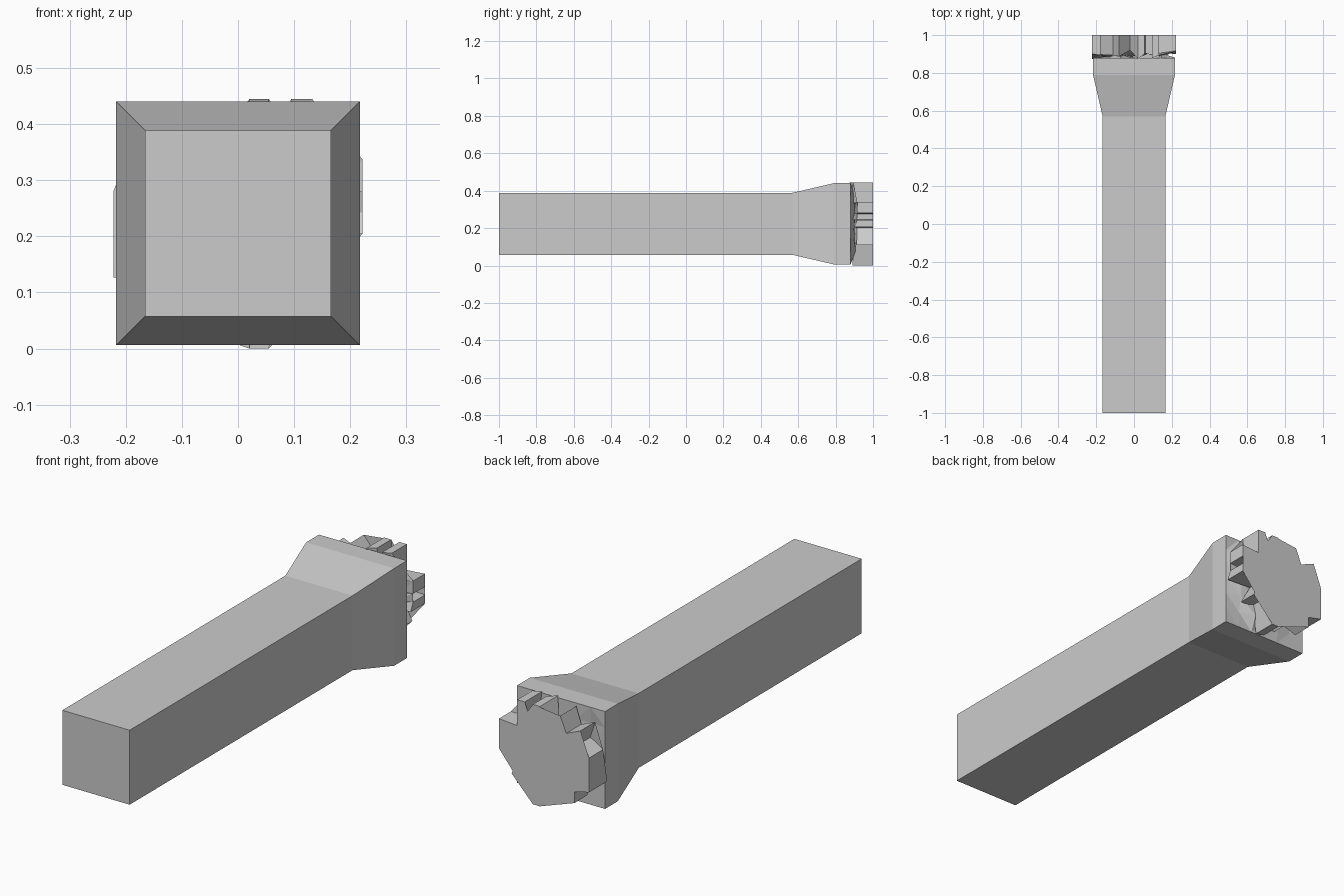
import bpy, bmesh, random

if "Cube" in bpy.data.objects:
    bpy.data.objects.remove(bpy.data.objects["Cube"])

random.seed(4)
CZ = 0.223


def make_object(name, bm):
    bmesh.ops.recalc_face_normals(bm, faces=bm.faces)
    mesh = bpy.data.meshes.new(name)
    bm.to_mesh(mesh)
    bm.free()
    ob = bpy.data.objects.new(name, mesh)
    bpy.context.collection.objects.link(ob)
    return ob


# Square shaft flaring into the capital, lofted along y
bm = bmesh.new()
rings = []
for y, h in ((-1, 0.166), (0.57, 0.166), (0.79, 0.217), (0.88, 0.217)):
    rings.append([bm.verts.new((sx * h, y, CZ + sz * h))
                  for sx, sz in ((-1, -1), (1, -1), (1, 1), (-1, 1))])
for a, b in zip(rings, rings[1:]):
    for i in range(4):
        j = (i + 1) % 4
        bm.faces.new((a[i], a[j], b[j], b[i]))
bm.faces.new(rings[0])
make_object("pillar_shaft", bm)

# Rough fractured surface closing the capital
bm = bmesh.new()
N = 6
grid = []
for i in range(N + 1):
    row = []
    for j in range(N + 1):
        rim = i in (0, N) or j in (0, N)
        y = 0.88 if rim else random.uniform(0.87, 0.91)
        row.append(bm.verts.new(((i / N - 0.5) * 0.434, y, CZ + (j / N - 0.5) * 0.434)))
    grid.append(row)
for i in range(N):
    for j in range(N):
        bm.faces.new((grid[i][j], grid[i + 1][j], grid[i + 1][j + 1], grid[i][j + 1]))
bmesh.ops.triangulate(bm, faces=bm.faces)
make_object("fracture_surface", bm)

# Jagged broken core: star outline (x, z) running out to a flat end
outline = [
    (0.02, 0.445), (0.055, 0.445), (0.06, 0.36), (0.095, 0.36), (0.095, 0.445),
    (0.132, 0.445), (0.132, 0.33), (0.222, 0.337), (0.222, 0.28), (0.14, 0.275),
    (0.14, 0.245), (0.222, 0.243), (0.222, 0.205), (0.11, 0.20), (0.16, 0.11),
    (0.08, 0.13), (0.055, 0.0), (0.02, 0.0), (0.01, 0.15), (-0.05, 0.05),
    (-0.08, 0.11), (-0.15, 0.06), (-0.15, 0.11), (-0.222, 0.127), (-0.222, 0.28),
    (-0.15, 0.31), (-0.18, 0.39), (-0.11, 0.36), (-0.08, 0.43), (-0.02, 0.36),
]
bm = bmesh.new()
front = [bm.verts.new((x, 1.0, z)) for x, z in outline]
back = [bm.verts.new((x, random.uniform(0.87, 0.92), z)) for x, z in outline]
for i in range(len(outline)):
    j = (i + 1) % len(outline)
    bm.faces.new((front[i], front[j], back[j], back[i]))
caps = [bm.faces.new(front), bm.faces.new(back[::-1])]
bmesh.ops.triangulate(bm, faces=caps)
make_object("broken_core", bm)
